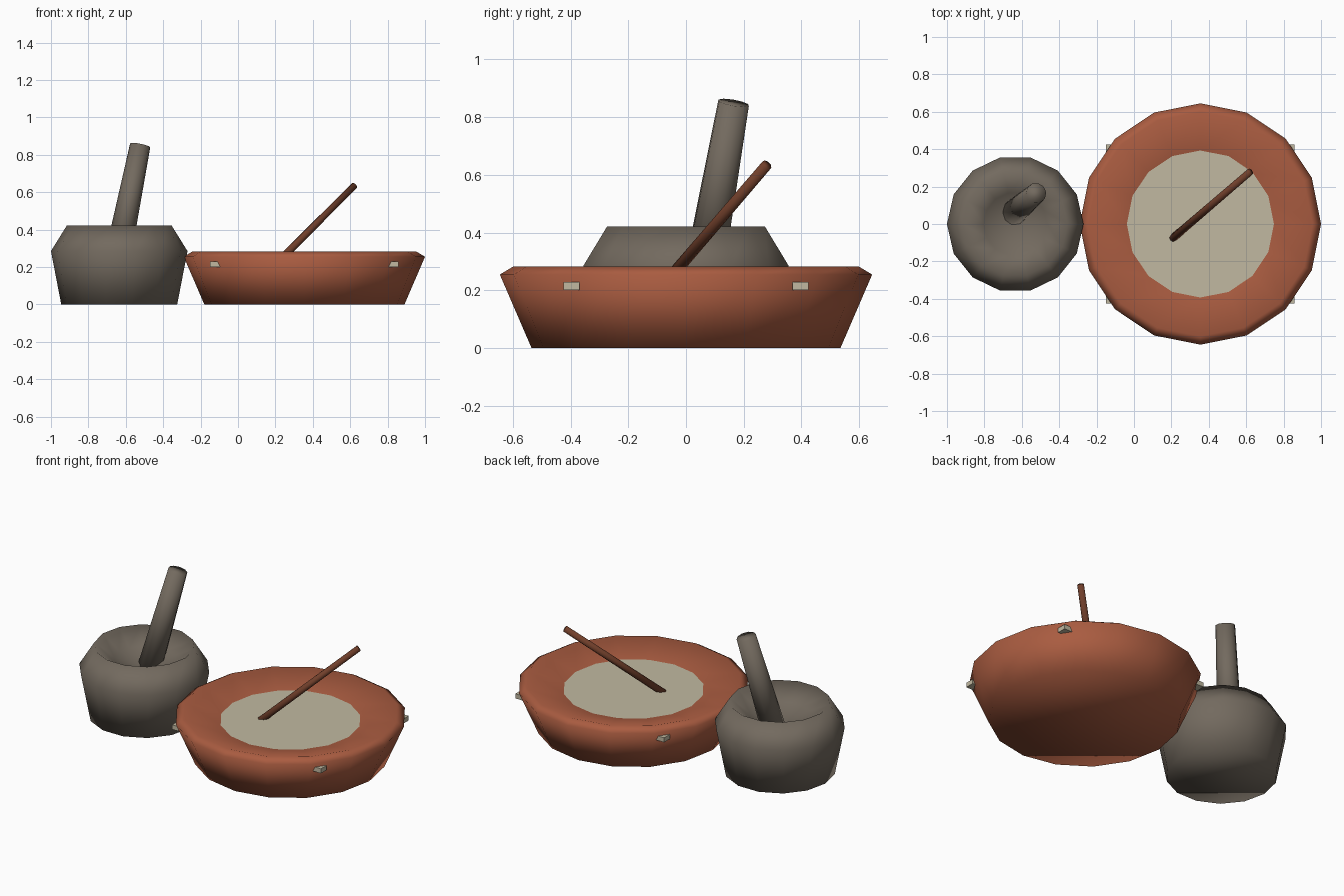
import bpy, bmesh, math
from mathutils import Vector

if "Cube" in bpy.data.objects:
    bpy.data.objects.remove(bpy.data.objects["Cube"])


def material(name, rgb):
    m = bpy.data.materials.new(name)
    m.diffuse_color = (*rgb, 1)
    m.use_nodes = True
    m.node_tree.nodes["Principled BSDF"].inputs["Base Color"].default_value = m.diffuse_color
    return m


TERRACOTTA = material("terracotta", (0.40, 0.107, 0.052))
STONE = material("grey stone", (0.171, 0.144, 0.114))
PASTE = material("pale paste", (0.535, 0.485, 0.355))
WOOD = material("dark wood", (0.165, 0.05, 0.024))


def finish(bm, name, mat, smooth=True):
    bmesh.ops.recalc_face_normals(bm, faces=bm.faces[:])
    me = bpy.data.meshes.new(name)
    bm.to_mesh(me)
    bm.free()
    for p in me.polygons:
        p.use_smooth = smooth
    me.materials.append(mat)
    ob = bpy.data.objects.new(name, me)
    bpy.context.collection.objects.link(ob)
    return ob


def lathe(name, profile, sides, x, mat):
    """Revolve (radius, z) points; first ring is capped, radius 0 closes to a point."""
    bm = bmesh.new()
    rings = []
    for r, z in profile:
        if r == 0:
            rings.append([bm.verts.new((x, 0, z))] * sides)
        else:
            rings.append([bm.verts.new((x + r * math.cos(a), r * math.sin(a), z))
                          for a in (2 * math.pi * i / sides for i in range(sides))])
    bm.faces.new(rings[0])
    for low, high in zip(rings, rings[1:]):
        for i in range(sides):
            j = (i + 1) % sides
            quad = [low[i], low[j], high[j], high[i]]
            bm.faces.new(list(dict.fromkeys(quad)))
    return finish(bm, name, mat)


def rod(name, start, end, r_start, r_end, sides, mat):
    """Tapered rod between two points."""
    start, end = Vector(start), Vector(end)
    axis = end - start
    bm = bmesh.new()
    bmesh.ops.create_cone(bm, cap_ends=True, segments=sides, radius1=r_start,
                          radius2=r_end, depth=axis.length)
    turn = axis.to_track_quat('Z', 'Y')
    for v in bm.verts:
        v.co = turn @ v.co + (start + end) / 2
    return finish(bm, name, mat)


BOWL_X, MORTAR_X = 0.355, -0.635

# Wide clay bowl with a shallow rim
lathe("bowl", [(0.535, 0), (0.645, 0.255), (0.60, 0.282), (0.39, 0.229), (0, 0.17)],
      16, BOWL_X, TERRACOTTA)

# Pale filling, a flat disc inside the bowl
bm = bmesh.new()
bm.faces.new([bm.verts.new((BOWL_X + 0.393 * math.cos(a), 0.393 * math.sin(a), 0.231))
              for a in (math.pi * i / 8 for i in range(16))])
filling = finish(bm, "bowl_filling", PASTE, smooth=False)
if filling.data.polygons[0].normal.z < 0:
    filling.data.flip_normals()

# Four small studs around the bowl side
for sx in (-1, 1):
    for sy in (-1, 1):
        bm = bmesh.new()
        bmesh.ops.create_cube(bm, size=1)
        for v in bm.verts:
            v.co = Vector((BOWL_X + sx * 0.469 + v.co.x * 0.07,
                           sy * 0.397 + v.co.y * 0.055,
                           0.215 + v.co.z * 0.028))
        finish(bm, "bowl_stud", PASTE, smooth=False)

# Stirring stick
rod("stirring_stick", (0.205, -0.078, 0.218), (0.622, 0.28, 0.635), 0.021, 0.019, 8, WOOD)

# Stone mortar with hollow top
lathe("mortar", [(0.31, 0), (0.365, 0.285), (0.28, 0.422), (0.17, 0.34), (0, 0.28)],
      14, MORTAR_X, STONE)

# Pestle leaning in the mortar
rod("pestle", (-0.64, 0.063, 0.27), (-0.523, 0.165, 0.85), 0.07, 0.055, 10, STONE)
